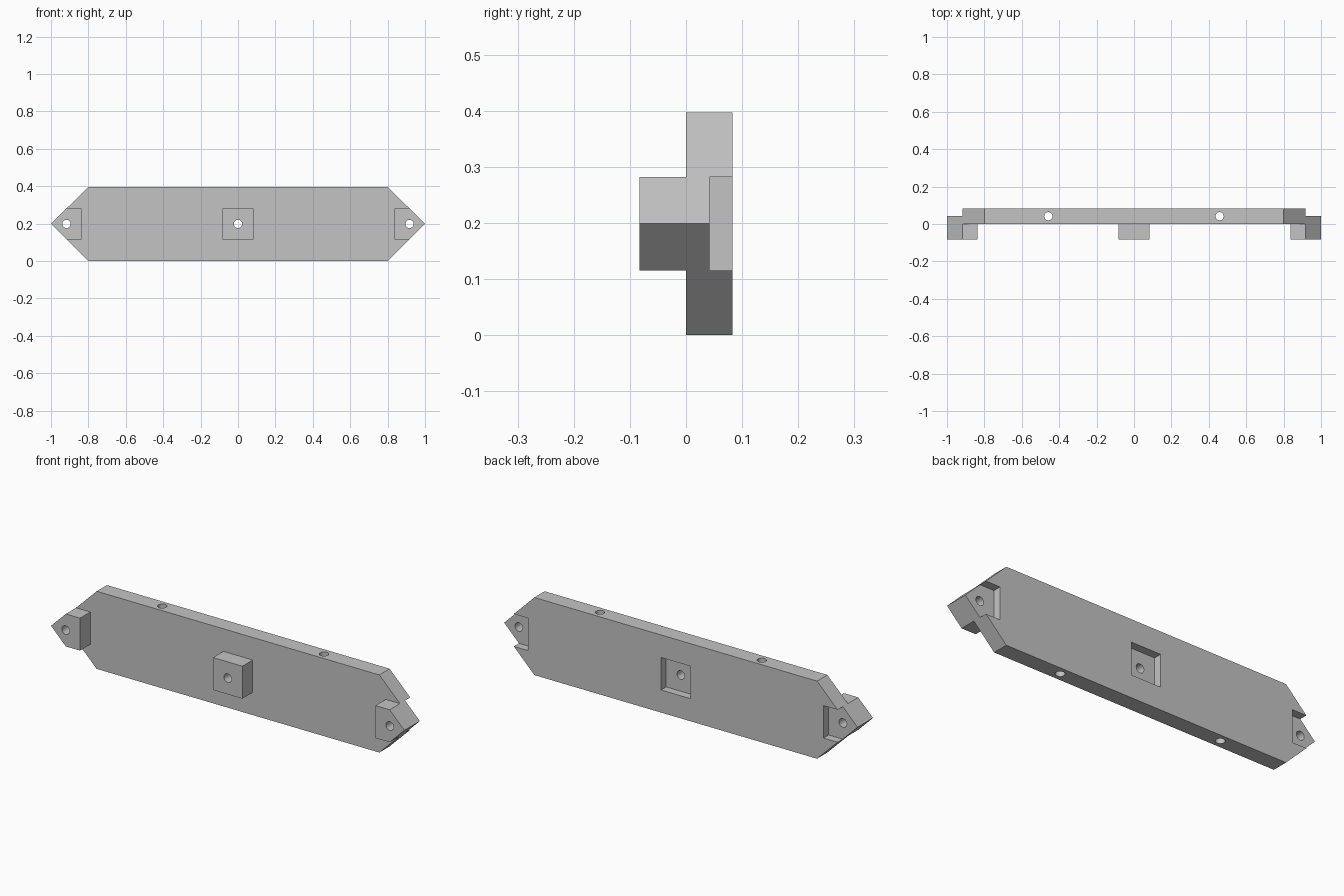
import bpy
import bmesh
import math
from mathutils import Matrix, Vector

if "Cube" in bpy.data.objects:
    bpy.data.objects.remove(bpy.data.objects["Cube"], do_unlink=True)

HEIGHT = 0.397
MID = HEIGHT / 2
DEPTH = 0.083       # plate thickness, also how far the lugs stick out
HALF = 0.083        # half width of a lug
SHOULDER = 0.8      # where the pointed ends begin
END = 0.836         # inner edge of the end lugs
HOLE = 0.022

grey = bpy.data.materials.new("plain grey")
grey.use_nodes = True
grey.diffuse_color = (0.55, 0.55, 0.55, 1)
grey.node_tree.nodes["Principled BSDF"].inputs["Base Color"].default_value = grey.diffuse_color


def make_object(name, bm):
    bmesh.ops.recalc_face_normals(bm, faces=bm.faces)
    mesh = bpy.data.meshes.new(name)
    bm.to_mesh(mesh)
    bm.free()
    mesh.materials.append(grey)
    obj = bpy.data.objects.new(name, mesh)
    bpy.context.collection.objects.link(obj)
    return obj


def box(name, low, high):
    low, high = Vector(low), Vector(high)
    bm = bmesh.new()
    bmesh.ops.create_cube(bm, size=1, matrix=Matrix.Translation((low + high) / 2)
                          @ Matrix.Diagonal((*(high - low), 1)))
    return make_object(name, bm)


def rod(name, centre, turn=0):
    bm = bmesh.new()
    bmesh.ops.create_cone(bm, cap_ends=True, segments=32, radius1=HOLE, radius2=HOLE, depth=1,
                          matrix=Matrix.Translation(centre) @ Matrix.Rotation(turn, 4, "X"))
    return make_object(name, bm)


def cut(target, cutter):
    cutter.hide_render = True
    mod = target.modifiers.new("cut", "BOOLEAN")
    mod.operation = "DIFFERENCE"
    mod.solver = "EXACT"
    mod.object = cutter
    bpy.context.view_layer.objects.active = target
    bpy.ops.object.modifier_apply(modifier=mod.name)
    bpy.data.objects.remove(cutter, do_unlink=True)


# Solid bar with pointed ends, deep enough to hold plate and lugs
bm = bmesh.new()
outline = [(-1, MID), (-SHOULDER, 0), (SHOULDER, 0), (1, MID), (SHOULDER, HEIGHT), (-SHOULDER, HEIGHT)]
face = bm.faces.new([bm.verts.new((x, -DEPTH, z)) for x, z in outline])
grown = bmesh.ops.extrude_face_region(bm, geom=[face])
bmesh.ops.translate(bm, vec=(0, 2 * DEPTH, 0),
                    verts=[v for v in grown["geom"] if isinstance(v, bmesh.types.BMVert)])
bar = make_object("bar_with_lugs", bm)

# Clear the front above, below and between the lugs
cut(bar, box("lower_front", (-2, -1, -1), (2, 0, MID - HALF)))
cut(bar, box("upper_front", (-2, -1, MID + HALF), (2, 0, 1)))
for left, right in ((-END, -HALF), (HALF, END)):
    cut(bar, box("front_gap", (left, -1, -1), (right, 0, 1)))

# Matching pockets in the back
for left, right in ((-2, -END), (-HALF, HALF), (END, 2)):
    cut(bar, box("pocket", (left, DEPTH / 2, MID - HALF), (right, 1, MID + HALF)))

# Holes through the lugs, then holes through the height of the plate
for x in (-0.917, 0, 0.917):
    cut(bar, rod("lug_hole", (x, 0, MID), math.pi / 2))
for x in (-0.458, 0.458):
    cut(bar, rod("edge_hole", (x, DEPTH / 2, MID)))

# Smooth hole walls with sharp edges elsewhere
bpy.ops.object.select_all(action="DESELECT")
bar.select_set(True)
bpy.context.view_layer.objects.active = bar
bpy.ops.object.shade_smooth_by_angle(angle=math.radians(30))
